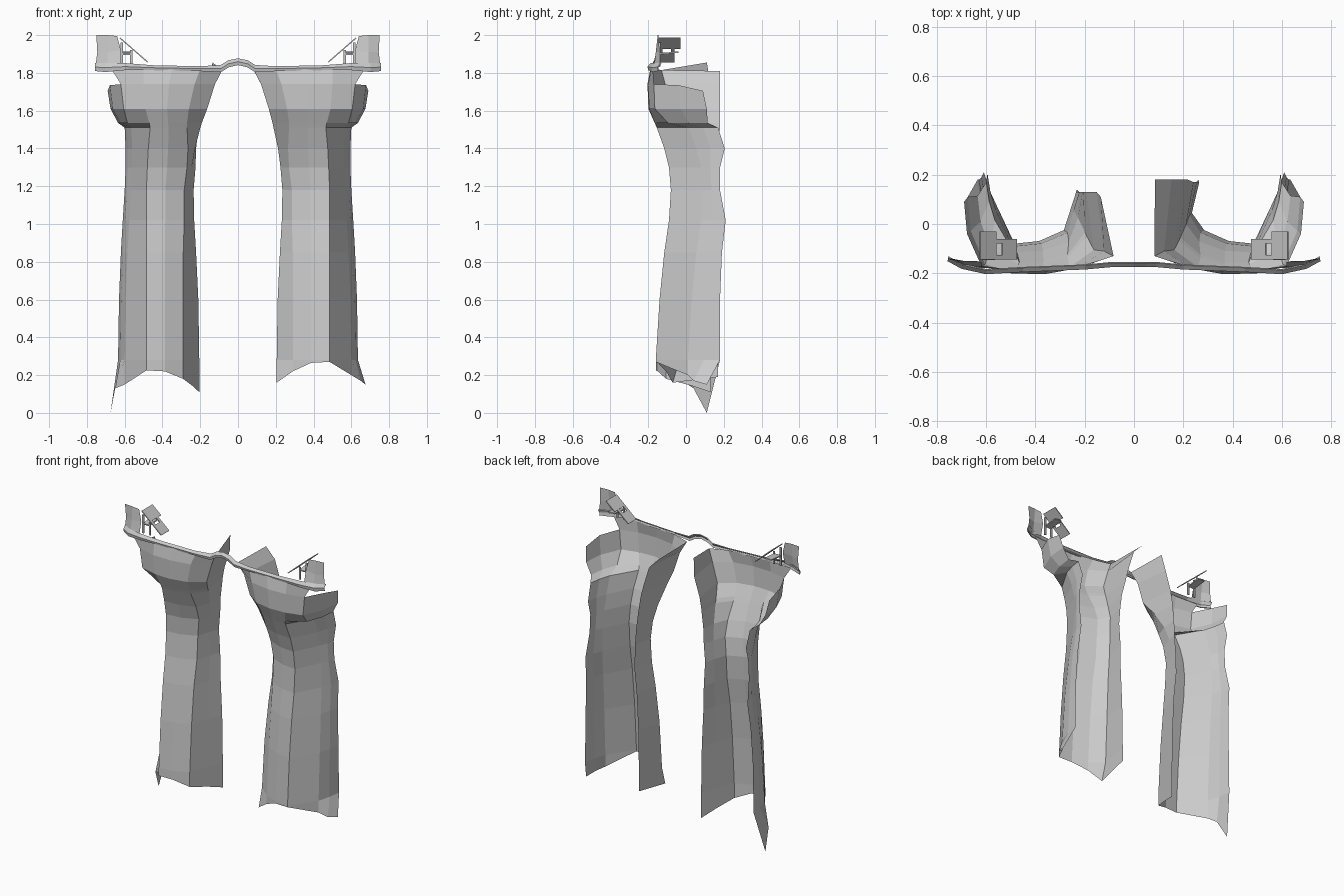
import bpy, bmesh
from mathutils import Vector


def make(name, verts, faces, thick=0.0):
    me = bpy.data.meshes.new(name)
    me.from_pydata([tuple(v) for v in verts], [], faces)
    bm = bmesh.new()
    bm.from_mesh(me)
    bmesh.ops.recalc_face_normals(bm, faces=bm.faces)
    bm.to_mesh(me)
    bm.free()
    ob = bpy.data.objects.new(name, me)
    bpy.context.collection.objects.link(ob)
    if thick:
        mod = ob.modifiers.new("thickness", 'SOLIDIFY')
        mod.thickness = thick
        mod.offset = 0
    return ob


def loft(name, rows, thick=0.0, skip=()):
    n = len(rows[0])
    verts = [p for r in rows for p in r]
    faces = [(i * n + j, i * n + j + 1, (i + 1) * n + j + 1, (i + 1) * n + j)
             for i in range(len(rows) - 1) for j in range(n - 1) if (i, j) not in skip]
    return make(name, verts, faces, thick)


# leg levels: z, outer x, outer back y, front y, outer ridge x, inner ridge x, inner x, inner back y
LEVELS = [
    (0.28, .635, .18, -.16, .485, .29, .205, .13),
    (0.60, .63, .18, -.14, .485, .29, .21, .13),
    (0.85, .62, .19, -.115, .485, .29, .222, .13),
    (1.02, .61, .21, -.09, .485, .285, .232, .14),
    (1.18, .60, .18, -.08, .485, .285, .235, .13),
    (1.30, .595, .18, -.09, .48, .27, .225, .13),
    (1.40, .595, .205, -.115, .475, .265, .212, .13),
    (1.51, .60, .17, -.155, .465, .27, .188, .13),
    (1.535, .635, .115, -.165, .47, .27, .183, .13),
    (1.61, .675, .11, -.195, .49, .26, .163, .13),
    (1.74, .69, .09, -.20, .50, .23, .122, .13),
    (1.82, .735, .0, -.185, .50, .20, .08, .13),
]
RIM = {-1: (0.0, .13, .15, .225, .22, .18, .145, .11),
       1: (.15, .17, .20, .27, .265, .22, .16, .19)}


def section(level, s):
    z, xo, yb, yf, xa, xc, xi, yi = level
    t = min(1, max(0, (z - 1.3) / .3))           # blend from leg to hip
    if s > 0:
        yi += .05 if z > 1.45 else .04
    if z > 1.6:                                  # outer front corner
        xk, yc = xo - .07, yf + .03
    elif z > 1.52:
        xk, yc = xo - .05, yf + .07
    else:
        xk, yc = xo - .035, yf + .17
    slant = .055 - .035 * t                      # front panel recedes inward
    yk = yf + slant
    # inner panel: flat on the left leg, creased on the right leg and at the hip
    flat = (1 - t) if s < 0 else 0
    xd = xi + flat * (xc - xi) * .45
    yd = yk + .07 + flat * ((yk * .45 + yi * .55) - yk - .07)
    xe = xi + .03 * (1 - flat)
    pts = [(xo, yb, z), (xo - .012, (yb + yc) / 2, z), (xk, yc, z),
           (xa, yf, z), ((xa + xc) / 2, yf + .011 - .015 * t, z),
           (xc, yk, z), (xd, yd, z), (xe, yi, z)]
    return [Vector((s * x, y, zz)) for x, y, zz in pts]


# open-backed draped legs
for s, side in ((-1, "left"), (1, "right")):
    rows = [section(l, s) for l in LEVELS]
    # ragged lower rim with an outer point
    rim = [v.copy() for v in rows[0]]
    for v, z in zip(rim, RIM[s]):
        v.z = z
    rim[0].x, rim[0].y = s * .675, .11
    rim[1].x, rim[1].y = s * .65, .04
    if s > 0:
        rim[6].y = -.07
    rows.insert(0, rim)
    # hip flap slopes down to the back
    rows[-2][0].z, rows[-2][1].z = 1.705, 1.735
    # upper edge and inner flap
    top = rows[-1]
    top[2] = Vector((s * .67, -.175, 1.82))
    top[6] = Vector((s * .083, -.13, 1.815))
    top[7] = Vector((-.135, .11, 1.855) if s < 0 else (.085, .18, 1.81))
    last = len(rows) - 2
    loft(side + "_leg", rows, skip={(last, 0), (last, 1)})

# waistband with raised centre bridge: x, y, bottom z, top z
half = [(0, -.168, 1.842, 1.875), (.05, -.168, 1.83, 1.865), (.09, -.168, 1.805, 1.84),
        (.2, -.178, 1.81, 1.833), (.45, -.188, 1.815, 1.838), (.6, -.197, 1.815, 1.85),
        (.7, -.175, 1.805, 1.85), (.755, -.145, 1.81, 1.85)]
prof = [(-x, y, a, b) for x, y, a, b in half[:0:-1]] + half
loft("waistband", [[(x, y, a) for x, y, a, b in prof],
                   [(x, y - .004, (a + b) / 2) for x, y, a, b in prof],
                   [(x, y + .012, b) for x, y, a, b in prof]], .006)

for s, side in ((-1, "left"), (1, "right")):
    # upright corner tab
    loft(side + "_corner_tab",
         [[(s * .755, -.14, 1.83), (s * .69, -.17, 1.83), (s * .62, -.175, 1.84)],
          [(s * .745, -.14, 1.91), (s * .69, -.16, 1.91), (s * .62, -.155, 1.92)],
          [(s * .75, -.145, 2.0), (s * .69, -.15, 2.0), (s * .64, -.15, 1.995)]])

    # sloping buckle: two plates joined by bars
    def on_slope(t, y):
        return (s * (.625 - .155 * t), y, 1.985 - .135 * t)

    def plate(name, t0, t1, y0, y1):
        loft(side + name, [[on_slope(t0, y0), on_slope(t0, y1)],
                           [on_slope(t1, y0), on_slope(t1, y1)]], .006)

    plate("_buckle_upper_plate", 0, .42, -.145, -.03)
    plate("_buckle_lower_plate", .58, .95, -.145, -.06)
    plate("_buckle_front_bar", .42, .58, -.145, -.125)
    plate("_buckle_back_bar", .42, .58, -.08, -.06)

    # small frame posts and rail under the buckle
    for x, top in ((.615, 1.96), (.565, 1.92)):
        loft(side + "_buckle_post", [[(s * (x - .006), -.14, 1.835), (s * (x + .006), -.14, 1.835)],
                                     [(s * (x - .006), -.14, top), (s * (x + .006), -.14, top)]], .008)
    loft(side + "_buckle_rail", [[(s * .615, -.145, 1.90), (s * .565, -.145, 1.90)],
                                 [(s * .615, -.04, 1.91), (s * .565, -.04, 1.91)]], .008)
